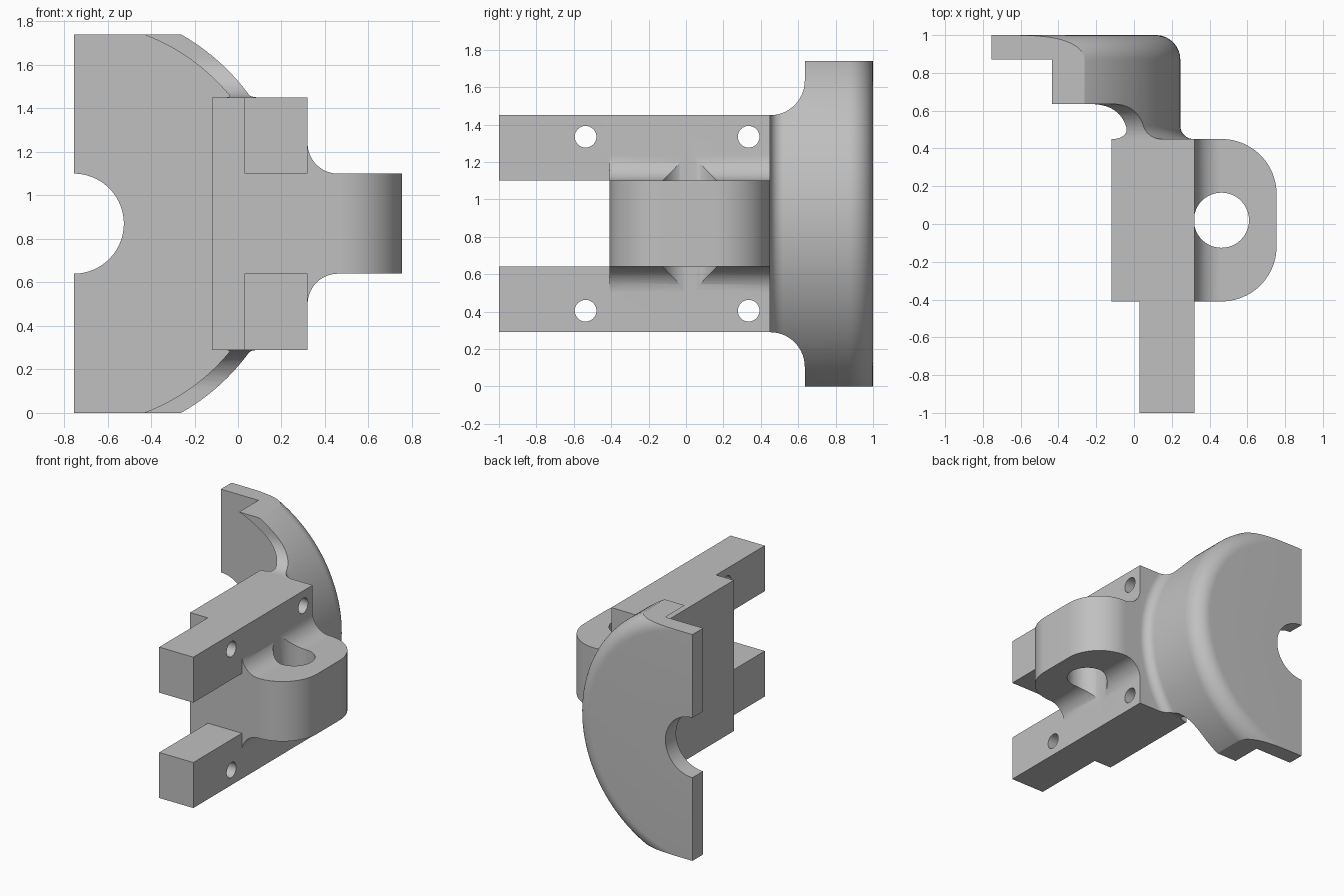
import bpy, bmesh
from math import sin, cos, pi, radians
from mathutils import Vector

if "Cube" in bpy.data.objects:
    bpy.data.objects.remove(bpy.data.objects["Cube"], do_unlink=True)

grey = bpy.data.materials.new("machined_grey")
grey.use_nodes = True
colour = (0.53, 0.53, 0.53, 1)
grey.diffuse_color = colour
grey.node_tree.nodes["Principled BSDF"].inputs["Base Color"].default_value = colour

MID = 0.87       # height of the symmetry plane
EDGE = -0.755    # flat side of the half disc, also its turning axis
BACK, FRONT = 0.45, -0.41   # ends of the mount block


def arc(cx, cy, r, start, end, steps=14):
    angles = [radians(start + (end - start) * i / steps) for i in range(steps + 1)]
    return [(cx + r * cos(a), cy + r * sin(a)) for a in angles]


def finish(bm, name):
    bmesh.ops.recalc_face_normals(bm, faces=bm.faces)
    mesh = bpy.data.meshes.new(name)
    bm.to_mesh(mesh)
    bm.free()
    mesh.materials.append(grey)
    obj = bpy.data.objects.new(name, mesh)
    bpy.context.collection.objects.link(obj)
    return obj


def prism(name, points, axis, low, high):
    """Extrude a 2D outline along an axis; the outline uses the other two axes in order."""
    def place(p, d):
        v = list(p)
        v.insert("xyz".index(axis), d)
        return Vector(v)
    bm = bmesh.new()
    rows = [[bm.verts.new(place(p, d)) for p in points] for d in (low, high)]
    bridge(bm, rows)
    return finish(bm, name)


def bridge(bm, rows):
    """Skin a stack of matching closed outlines and cap both ends."""
    n = len(rows[0])
    for a, b in zip(rows, rows[1:]):
        for i in range(n):
            j = (i + 1) % n
            bm.faces.new((a[i], a[j], b[j], b[i]))
    bm.faces.new(rows[0])
    bm.faces.new(rows[-1])


def box(name, x, y, z):
    return prism(name, [(x[0], y[0]), (x[1], y[0]), (x[1], y[1]), (x[0], y[1])], "z", *z)


def combine(obj, other, operation):
    mod = obj.modifiers.new(operation, "BOOLEAN")
    mod.operation, mod.solver, mod.object = operation, "EXACT", other
    bpy.context.view_layer.objects.active = obj
    bpy.ops.object.modifier_apply(modifier=mod.name)
    bpy.data.objects.remove(other, do_unlink=True)


def mirrored(half):
    """Add the reflected half of an outline whose second value is a height."""
    return half + [(u, 2 * MID - v) for u, v in reversed(half)]


# Half disc with rim and root fillets, turned about the flat side
profile = [(0.23, 1.0)] + arc(0.87, 0.87, 0.13, 90, 0)
profile += arc(1.07, 0.52, 0.07, 180, 270) + [(1.07, 0.43), (0.867, 0.43)]
profile += arc(0.867, 0.51, 0.06, -90, 0) + [(0.927, 0.87), (0.23, 0.87)]
bm = bmesh.new()
rings = []
for i in range(97):
    a = -pi / 2 + pi * i / 96
    rings.append([bm.verts.new((EDGE + r * cos(a), y, MID + r * sin(a))) for r, y in profile])
bridge(bm, rings)
bracket = finish(bm, "half_disc_bracket")

# Trim the disc top and bottom, with a swept neck towards the block
neck = [(1.1, 2 * MID), (0.635, 2 * MID)]
neck += arc(BACK, 1.635, 0.185, 0, -90) + [(0.42, 1.44)]
combine(bracket, prism("neck_trim", mirrored(neck), "x", -1, 1), "INTERSECT")

# Mount block
block = box("mount_block", (-0.12, 0.32), (FRONT, BACK), (0.29, 1.45))

# Two forward arms
for low, high in ((0.29, 0.64), (1.10, 1.45)):
    combine(block, box("arm", (0.03, 0.32), (-1, 0), (low, high)), "UNION")

# Lug with rounded end, root fillets and a vertical pin hole
side = [(0.2, 1.24)] + arc(0.46, 1.24, 0.14, 180, 270) + [(0.755, 1.10)]
lug = prism("lug", mirrored(side), "y", FRONT, BACK)
plan = [(0.1, FRONT)] + arc(0.463, FRONT + 0.292, 0.292, -90, 0, 20)
plan += arc(0.463, BACK - 0.292, 0.292, 0, 90, 20) + [(0.1, BACK)]
combine(lug, prism("lug_outline", plan, "z", 0, 2), "INTERSECT")
pin = arc(0.463, 0.02, 0.146, 0, 360, 48)[:-1]
combine(lug, prism("pin_hole", pin, "z", 0, 2), "DIFFERENCE")
combine(block, lug, "UNION")

# Bolt holes through the arms and block
for y in (-0.537, 0.335):
    for z in (0.405, 1.335):
        bolt = arc(y, z, 0.058, 0, 360, 32)[:-1]
        combine(block, prism("bolt_hole", bolt, "x", -0.5, 0.6), "DIFFERENCE")

combine(bracket, block, "UNION")

# Smooth curved faces, keep machined edges sharp
bpy.ops.object.select_all(action="DESELECT")
bracket.select_set(True)
bpy.context.view_layer.objects.active = bracket
bpy.ops.object.shade_smooth_by_angle(angle=radians(25))
